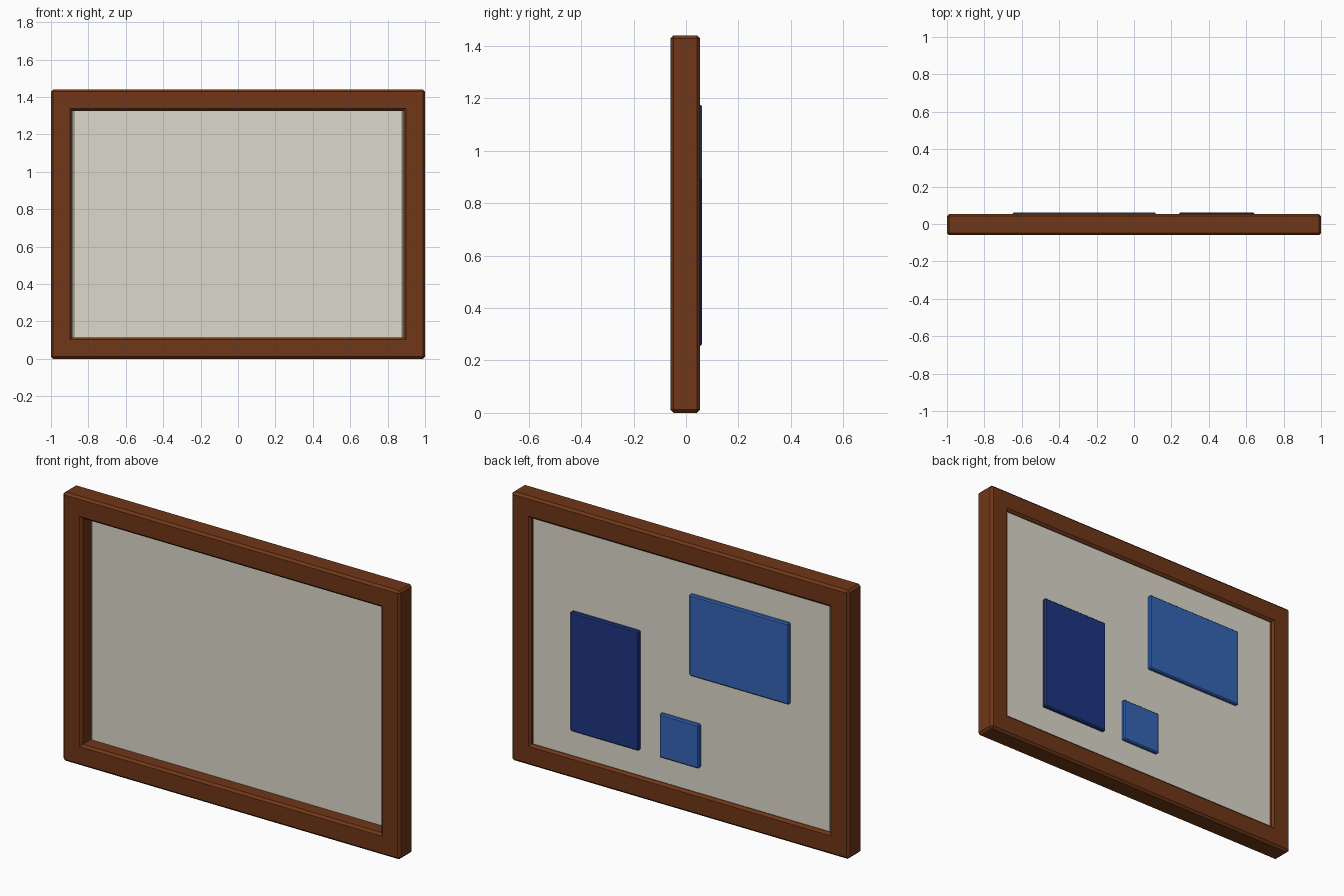
import bpy, bmesh

if "Cube" in bpy.data.objects:
    bpy.data.objects.remove(bpy.data.objects["Cube"])

W, H = 2.0, 1.44             # outer frame size
RAIL = 0.115                 # frame border width
Y0, Y1 = -0.06, 0.054        # frame front and back


def material(name, rgb):
    m = bpy.data.materials.new(name)
    m.diffuse_color = (*rgb, 1)
    m.use_nodes = True
    m.node_tree.nodes["Principled BSDF"].inputs["Base Color"].default_value = m.diffuse_color
    return m


def finish(bm, name, mat):
    bmesh.ops.recalc_face_normals(bm, faces=bm.faces[:])
    me = bpy.data.meshes.new(name)
    bm.to_mesh(me)
    bm.free()
    me.materials.append(mat)
    ob = bpy.data.objects.new(name, me)
    bpy.context.collection.objects.link(ob)
    return ob


def chamfer(bm, edges, width):
    bmesh.ops.bevel(bm, geom=edges, offset=width, offset_type='OFFSET',
                    segments=1, profile=0.5, affect='EDGES')


def slab(name, x, y, z, bevel, mat):
    bm = bmesh.new()
    bmesh.ops.create_cube(bm, size=1)
    for v in bm.verts:
        for i, (a, b) in enumerate((x, y, z)):
            v.co[i] = a if v.co[i] < 0 else b
    chamfer(bm, bm.edges[:], bevel)
    return finish(bm, name, mat)


wood = material("wood", (0.162, 0.038, 0.009))
board_mat = material("board", (0.72, 0.70, 0.60))
dark_blue = material("dark_blue", (0.013, 0.036, 0.22))
light_blue = material("light_blue", (0.035, 0.130, 0.46))

# Frame: rectangular ring, chamfered everywhere but the inside corners
bm = bmesh.new()


def ring(inset, y):
    x, lo, hi = W / 2 - inset, inset, H - inset
    return [bm.verts.new((sx, y, sz)) for sx, sz in
            ((-x, lo), (x, lo), (x, hi), (-x, hi))]


loops = [ring(0, Y0), ring(RAIL, Y0), ring(RAIL, Y1), ring(0, Y1)]
for k in range(4):
    a, b = loops[k], loops[(k + 1) % 4]
    for i in range(4):
        j = (i + 1) % 4
        bm.faces.new((a[i], a[j], b[j], b[i]))
bmesh.ops.recalc_face_normals(bm, faces=bm.faces[:])
sharp = [e for e in bm.edges if e.calc_face_angle() > 0.5 and e.is_convex]
chamfer(bm, sharp, 0.012)
finish(bm, "frame", wood)

# Board held inside the frame
slab("board", (-0.886, 0.886), (0.018, 0.038), (0.105, 1.335), 0.008, board_mat)

# Raised panels on the back of the board
for name, x, z, mat in (
        ("tall_panel", (0.24, 0.645), (0.255, 0.895), dark_blue),
        ("wide_panel", (-0.65, -0.06), (0.74, 1.175), light_blue),
        ("small_panel", (-0.117, 0.117), (0.255, 0.49), light_blue)):
    slab(name, x, (0.036, 0.061), z, 0.006, mat)
